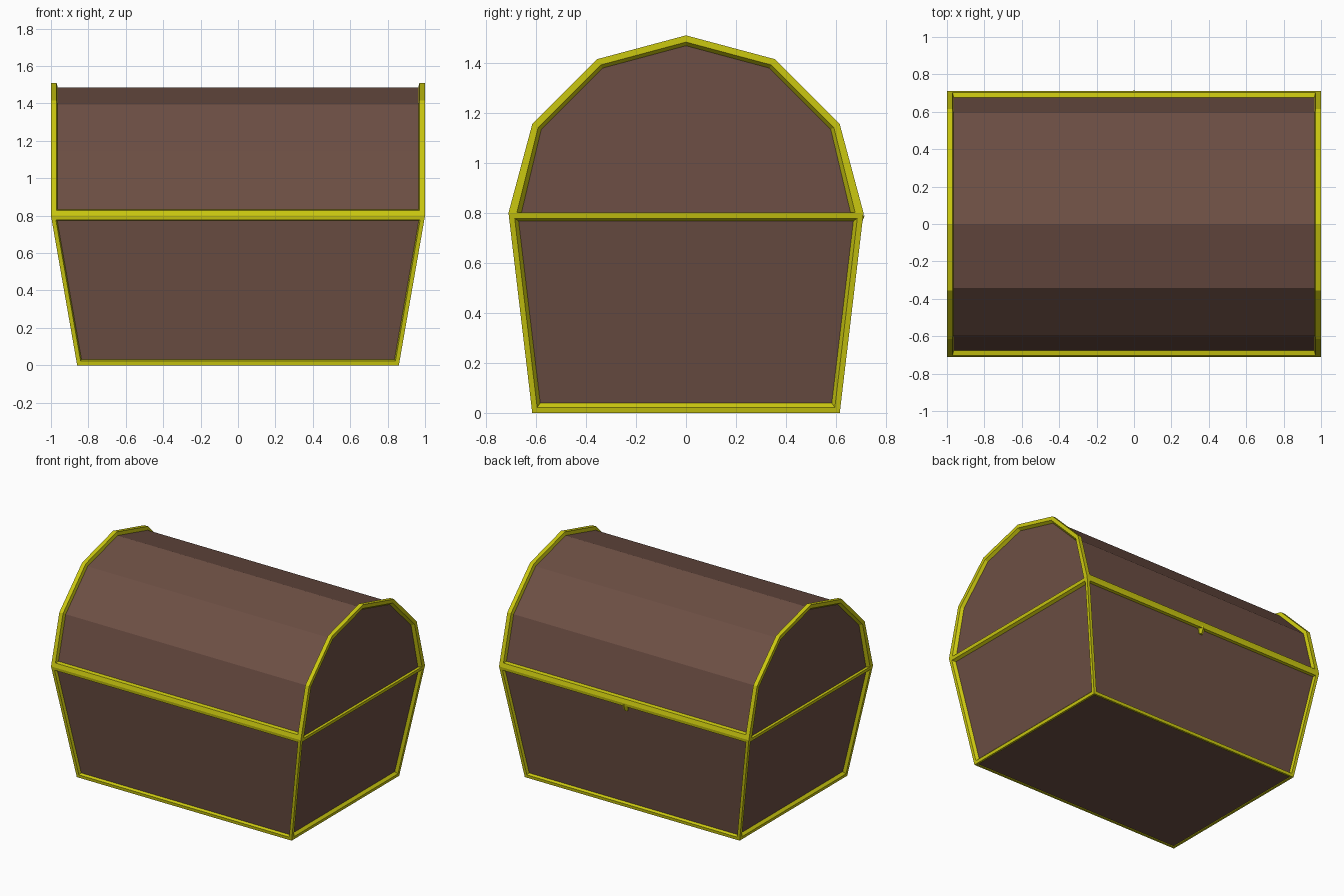
import bpy, bmesh, math

if "Cube" in bpy.data.objects:
    bpy.data.objects.remove(bpy.data.objects["Cube"])


def material(name, rgb):
    m = bpy.data.materials.new(name)
    m.diffuse_color = (*rgb, 1)
    m.use_nodes = True
    m.node_tree.nodes["Principled BSDF"].inputs["Base Color"].default_value = m.diffuse_color
    return m


TRIM = material("yellow_trim", (0.60, 0.58, 0.005))
WOOD = material("brown_wood", (0.153, 0.078, 0.058))
RIM = 0.8


def panel(bm, faces, width, slope, depth, region=False):
    """Leave a flush trim border, then sink a wooden panel inside it."""
    inset = bmesh.ops.inset_region if region else bmesh.ops.inset_individual
    for thick, sink in ((width, 0), (slope, -depth)):
        inset(bm, faces=faces, thickness=thick, depth=0 if region else sink,
              use_even_offset=True)
        if region and sink:
            # scale the arch about its axis so the strips stay parallel
            k = 1 - depth / 0.71
            for v in {v for f in faces for v in f.verts}:
                v.co.y *= k
                v.co.z = RIM + max((v.co.z - RIM) * k, width)
    for f in faces:
        f.material_index = 1


def finish(bm, name):
    me = bpy.data.meshes.new(name)
    bm.to_mesh(me)
    bm.free()
    me.materials.append(TRIM)
    me.materials.append(WOOD)
    ob = bpy.data.objects.new(name, me)
    bpy.context.collection.objects.link(ob)
    return ob


# Tapered base with a sunken panel on each side
bm = bmesh.new()
bmesh.ops.create_cube(bm, size=2)
for v in bm.verts:
    top = v.co.z > 0
    v.co = (v.co.x * (1.0 if top else 0.86),
            v.co.y * (0.71 if top else 0.615), RIM if top else 0)
bm.normal_update()
front_back = [f for f in bm.faces if abs(f.normal.y) > 0.7]
ends = [f for f in bm.faces if abs(f.normal.x) > 0.7]
under = [f for f in bm.faces if f.normal.z < -0.7]
panel(bm, front_back, 0.022, 0.006, 0.02)
panel(bm, ends, 0.022, 0.014, 0.02)
panel(bm, under, 0.015, 0.003, 0.005)
finish(bm, "chest_base")

# Arched lid: half of a twelve-sided prism
bm = bmesh.new()
arc = [(0.71 * math.cos(i * math.pi / 6), RIM + 0.71 * math.sin(i * math.pi / 6))
       for i in range(7)]
end = bm.faces.new([bm.verts.new((-1, y, z)) for y, z in arc])
ext = bmesh.ops.extrude_face_region(bm, geom=[end], use_keep_orig=True)
bmesh.ops.translate(bm, vec=(2, 0, 0),
                    verts=[g for g in ext["geom"] if isinstance(g, bmesh.types.BMVert)])
bmesh.ops.recalc_face_normals(bm, faces=bm.faces)
bm.normal_update()
ends = [f for f in bm.faces if abs(f.normal.x) > 0.7]
arch = [f for f in bm.faces if abs(f.normal.x) < 0.1 and f.normal.z > -0.5]
panel(bm, ends, 0.026, 0.014, 0.02)
for f in ends:                       # end boards run down to the rim
    for v in f.verts:
        for w in [v] + [e.other_vert(v) for e in v.link_edges]:
            if RIM + 0.001 < w.co.z < RIM + 0.08 and abs(w.co.y) < 0.70:
                w.co.z = RIM + 0.002
panel(bm, arch, 0.03, 0.006, 0.025, region=True)
finish(bm, "chest_lid")

# Small latch tucked under the rim at the back
bm = bmesh.new()
bmesh.ops.create_cone(bm, cap_ends=True, segments=6, radius1=0.015, radius2=0.035,
                      depth=0.05)
latch = finish(bm, "back_latch")
latch.location = (0, 0.68, 0.765)
